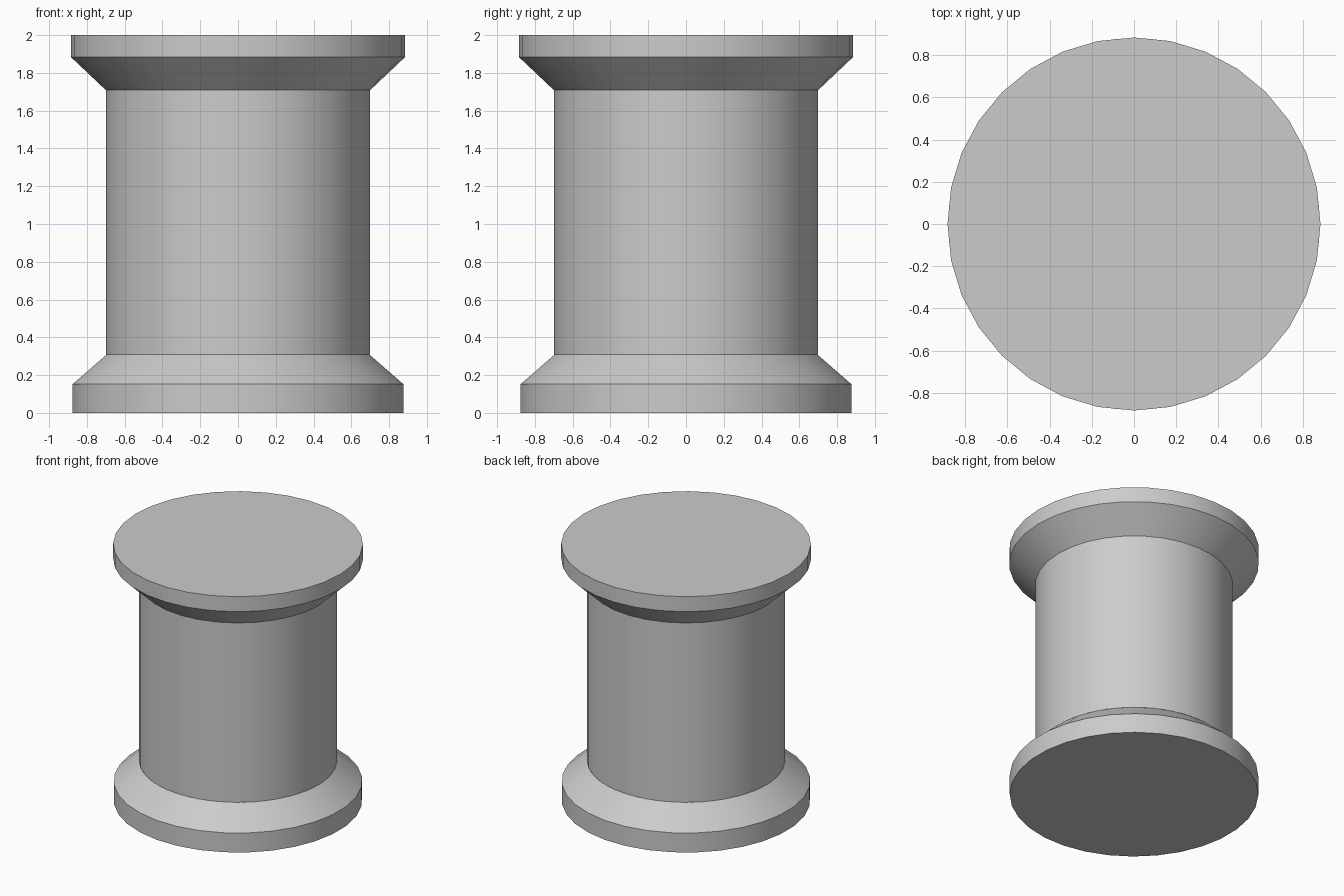
import bpy, bmesh, math

if "Cube" in bpy.data.objects:
    bpy.data.objects.remove(bpy.data.objects["Cube"])

SIDES = 32


def turned(name, profile, turn=0.0):
    """Closed round part from (radius, z) rings, capped at both ends."""
    bm = bmesh.new()
    rings = []
    for r, z in profile:
        rings.append([bm.verts.new((r * math.cos(2 * math.pi * (i + turn) / SIDES),
                                    r * math.sin(2 * math.pi * (i + turn) / SIDES), z))
                      for i in range(SIDES)])
    for a, b in zip(rings, rings[1:]):
        for i in range(SIDES):
            j = (i + 1) % SIDES
            bm.faces.new((a[i], a[j], b[j], b[i]))
    bm.faces.new(rings[0][::-1])
    bm.faces.new(rings[-1])
    mesh = bpy.data.meshes.new(name)
    bm.to_mesh(mesh)
    bm.free()
    obj = bpy.data.objects.new(name, mesh)
    bpy.context.collection.objects.link(obj)
    bpy.ops.object.select_all(action='DESELECT')
    obj.select_set(True)
    bpy.context.view_layer.objects.active = obj
    bpy.ops.object.shade_smooth_by_angle(angle=math.radians(30))
    return obj


# Lower flange, its facets turned half a step against the drum
turned("bottom_flange", [(0.88, 0), (0.88, 0.152), (0.70, 0.308)], turn=0.5)
# Central drum
turned("drum", [(0.70, 0.308), (0.70, 1.709)])
# Upper flange
turned("top_flange", [(0.70, 1.709), (0.884, 1.883), (0.884, 2.0)])
